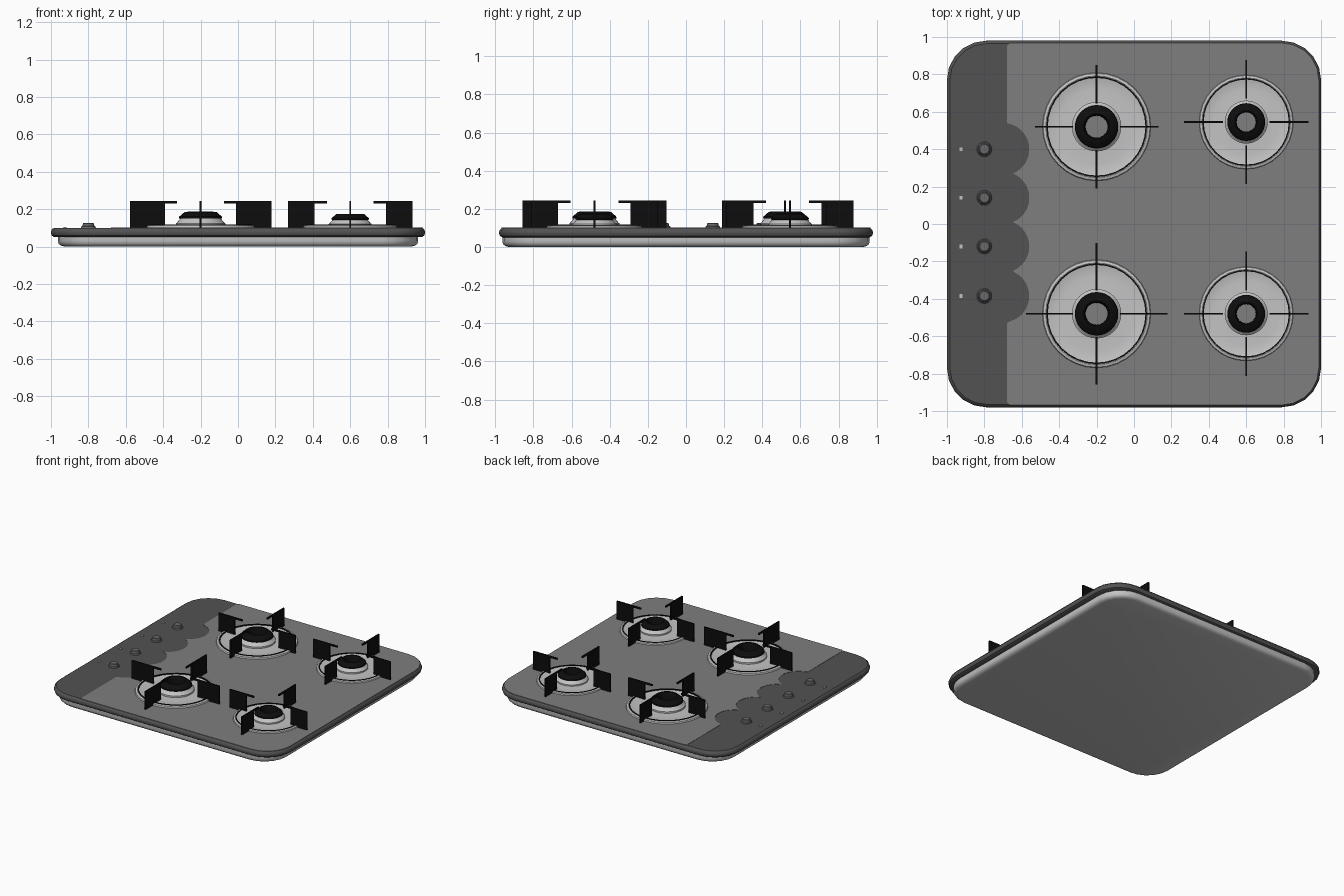
import bpy, bmesh, math
from mathutils import Matrix, Vector

if "Cube" in bpy.data.objects:
    bpy.data.objects.remove(bpy.data.objects["Cube"])


def mat(name, v):
    m = bpy.data.materials.new(name)
    m.diffuse_color = (v, v, v, 1)
    m.use_nodes = True
    m.node_tree.nodes["Principled BSDF"].inputs["Base Color"].default_value = m.diffuse_color
    return m


DARK = mat("dark_grey", 0.085)
GREY = mat("mid_grey", 0.21)
LIGHT = mat("light_grey", 0.55)
BLACK = mat("black", 0.004)
KNOB = mat("knob_grey", 0.14)


def finish(name, bm, material, smooth=True):
    bmesh.ops.recalc_face_normals(bm, faces=bm.faces[:])
    me = bpy.data.meshes.new(name)
    bm.to_mesh(me)
    bm.free()
    me.materials.append(material)
    ob = bpy.data.objects.new(name, me)
    bpy.context.collection.objects.link(ob)
    if smooth:
        bpy.ops.object.select_all(action='DESELECT')
        ob.select_set(True)
        bpy.context.view_layer.objects.active = ob
        bpy.ops.object.shade_smooth_by_angle(angle=math.radians(35))
    return ob


def loft(bm, rings, cap_start=True, cap_end=True):
    vr = [[bm.verts.new(p) for p in ring] for ring in rings]
    n = len(vr[0])
    for a, b in zip(vr, vr[1:]):
        for i in range(n):
            j = (i + 1) % n
            bm.faces.new((a[i], a[j], b[j], b[i]))
    if cap_start:
        bm.faces.new(vr[0][::-1])
    if cap_end:
        bm.faces.new(vr[-1])


def corner(cx, cy, r, start, seg=5):
    return [(cx + r * math.cos(math.radians(start + 90 * i / seg)),
             cy + r * math.sin(math.radians(start + 90 * i / seg))) for i in range(seg + 1)]


def rounded_slab(name, hx, hy, r, profile, material):
    # profile holds (inset, height) pairs
    bm = bmesh.new()
    rings = []
    for inset, z in profile:
        x, y = hx - r, hy - r
        pts = []
        for sx, sy, a in ((1, 1, 0), (-1, 1, 90), (-1, -1, 180), (1, -1, 270)):
            pts += corner(sx * x, sy * y, r - inset, a)
        rings.append([(px, py, z) for px, py in pts])
    loft(bm, rings)
    return finish(name, bm, material)


def lathe(name, profile, loc, scale, material, segs=32, cap_end=False):
    bm = bmesh.new()
    rings = [[(loc[0] + scale * r * math.cos(2 * math.pi * i / segs),
               loc[1] + scale * r * math.sin(2 * math.pi * i / segs),
               0.10 + scale * z) for i in range(segs)] for r, z in profile]
    loft(bm, rings, False, cap_end)
    return finish(name, bm, material)


def add_box(bm, lo, hi, matrix=Matrix()):
    lo, hi = Vector(lo), Vector(hi)
    m = matrix @ Matrix.Translation((lo + hi) / 2) @ Matrix.Diagonal((*(hi - lo), 1))
    bmesh.ops.create_cube(bm, size=1, matrix=m)


# Body: light tray underneath, dark rounded top plate
rounded_slab("under_tray", 0.963, 0.963, 0.2,
             [(0.035, 0), (0.015, 0.005), (0.004, 0.015), (0, 0.03), (0, 0.06)], LIGHT)
rounded_slab("top_plate", 1.0, 0.98, 0.21,
             [(0.018, 0.05), (0.005, 0.058), (0, 0.07), (0, 0.08), (0.005, 0.092), (0.016, 0.1)], DARK)

# Lighter cooking surface with a scalloped edge around the knobs
KNOB_Y = (0.40, 0.14, -0.12, -0.385)


def edge_x(y):
    x = -0.68
    for k in KNOB_Y:
        d = 0.14 ** 2 - (y - k) ** 2
        if d > 0:
            x = max(x, -0.70 + math.sqrt(d))
    return x


outline = corner(0.79, -0.77, 0.198, 270) + corner(0.79, 0.77, 0.198, 0)
outline += [(-0.665, 0.968), (-0.68, 0.95)]
outline += [(edge_x(0.56 - 0.01 * i), 0.56 - 0.01 * i) for i in range(112)]
outline += [(-0.68, -0.95), (-0.665, -0.968)]
bm = bmesh.new()
loft(bm, [[(x, y, z) for x, y in outline] for z in (0.0985, 0.102)])
finish("cooking_surface", bm, GREY, False)

# Knobs and indicator marks
for i, y in enumerate(KNOB_Y):
    lathe(f"knob_{i + 1}", [(0.04, 0), (0.037, 0.008), (0.032, 0.01), (0.029, 0.024), (0.025, 0.027)],
          (-0.8, y), 1, KNOB, 20, True)
    bm = bmesh.new()
    add_box(bm, (-0.933, y - 0.01, 0.098), (-0.917, y + 0.01, 0.105))
    finish(f"indicator_{i + 1}", bm, LIGHT, False)

# Burners: position, size and grate arm length
BURNERS = {
    "back_left": (-0.2, 0.52, 1.0, 0.33),
    "front_left": (-0.2, -0.48, 1.0, 0.378),
    "back_right": (0.6, 0.545, 0.87, 0.332),
    "front_right": (0.6, -0.48, 0.87, 0.332),
}
for name, (x, y, s, arm) in BURNERS.items():
    lathe(name + "_dish", [(0.29, 0), (0.286, 0.012), (0.272, 0.016), (0.262, 0.012),
                           (0.2, 0.009), (0.13, 0.012)], (x, y), s, LIGHT)
    lathe(name + "_dish_ring", [(0.269, 0.012), (0.269, 0.019), (0.261, 0.019), (0.261, 0.01)],
          (x, y), s, BLACK)
    lathe(name + "_burner_base", [(0.132, 0.008), (0.132, 0.024), (0.126, 0.028), (0.108, 0.05),
                                  (0.06, 0.05)], (x, y), s, LIGHT)
    # Cap is an open ring, the surface shows through its middle
    lathe(name + "_burner_cap", [(0.1, 0.048), (0.116, 0.05), (0.114, 0.06), (0.086, 0.084),
                                 (0.07, 0.086), (0.06, 0.07), (0.059, 0.002)], (x, y), s, BLACK)
    # Four upright plates, each with a thin bar reaching inward
    bm = bmesh.new()
    for q in range(4):
        m = Matrix.Translation((x, y, 0)) @ Matrix.Rotation(q * math.pi / 2, 4, 'Z')
        add_box(bm, (0.19, -0.005, 0.102), (arm, 0.005, 0.243), m)
        add_box(bm, (0.125, -0.005, 0.23), (0.191, 0.005, 0.243), m)
    finish(name + "_grate", bm, BLACK, False)
